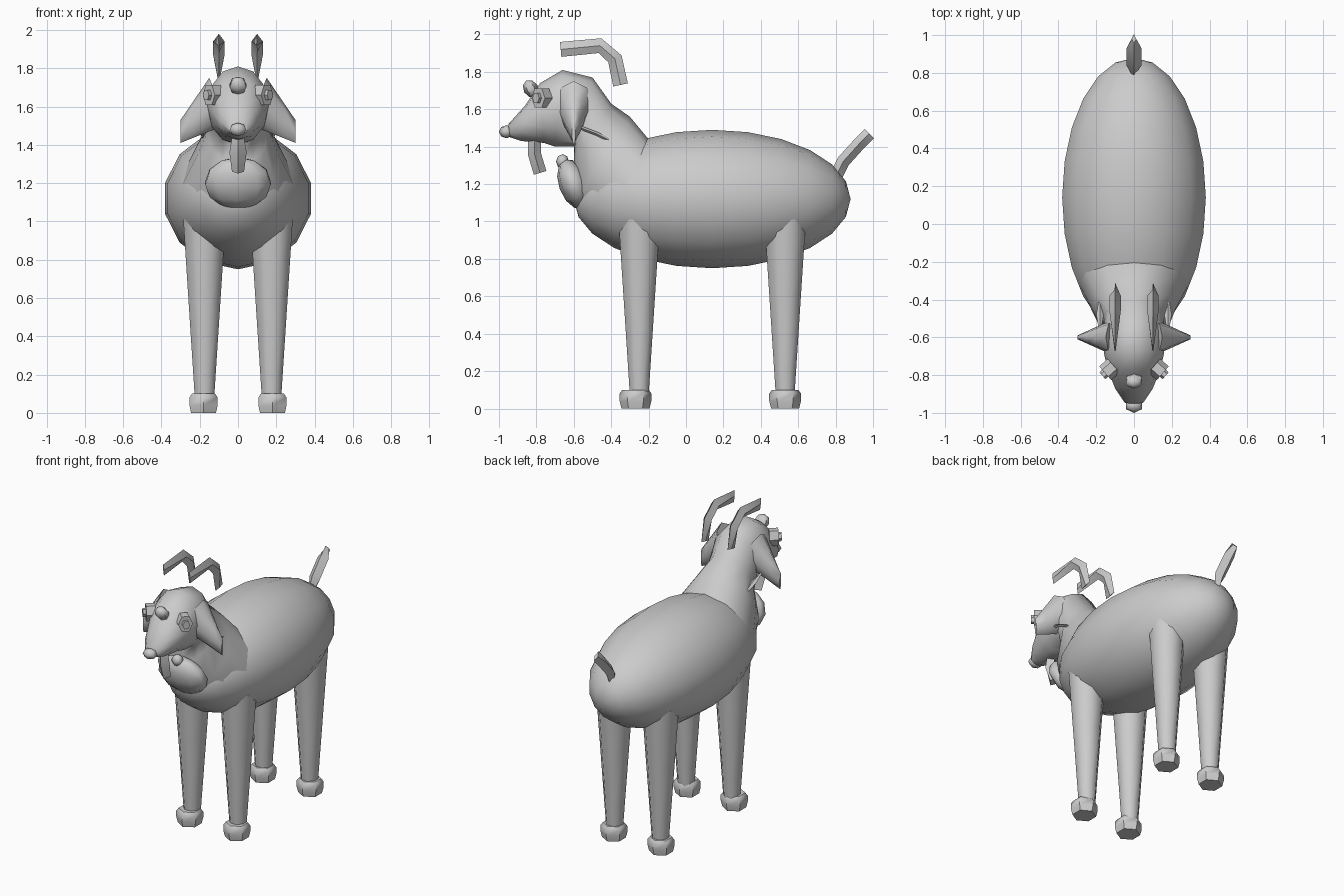
import bpy, bmesh
from math import sin, cos, pi, radians
from mathutils import Vector, Matrix, Euler

if "Cube" in bpy.data.objects:
    bpy.data.objects.remove(bpy.data.objects["Cube"])

grey = bpy.data.materials.new("plain grey")
grey.use_nodes = True
colour = [0.6] * 3 + [1]
grey.diffuse_color = colour
grey.node_tree.nodes["Principled BSDF"].inputs["Base Color"].default_value = colour


def finish(name, bm, sharp_angle):
    """Turn the bmesh into a grey, smooth shaded object."""
    bmesh.ops.recalc_face_normals(bm, faces=bm.faces)
    mesh = bpy.data.meshes.new(name)
    bm.to_mesh(mesh)
    bm.free()
    mesh.materials.append(grey)
    part = bpy.data.objects.new(name, mesh)
    bpy.context.collection.objects.link(part)
    bpy.ops.object.select_all(action="DESELECT")
    part.select_set(True)
    bpy.context.view_layer.objects.active = part
    bpy.ops.object.shade_smooth_by_angle(angle=radians(sharp_angle))


def ball(name, centre, radii, segments, rings, tilt=0, sharp_angle=60):
    """Ellipsoid tipped forward about the x axis."""
    bm = bmesh.new()
    place = Matrix.LocRotScale(Vector(centre), Euler((radians(tilt), 0, 0)), Vector(radii))
    bmesh.ops.create_uvsphere(bm, u_segments=segments, v_segments=rings,
                              radius=1, matrix=place)
    finish(name, bm, sharp_angle)


def loft(name, rings, sides, sharp_angle=60, turn=0):
    """Skin elliptical rings given as (centre, half axis, half axis)."""
    bm = bmesh.new()
    angles = [2 * pi * (step + turn) / sides for step in range(sides)]
    loops = [[bm.verts.new(Vector(centre) + Vector(across) * cos(angle)
                           + Vector(along) * sin(angle)) for angle in angles]
             for centre, across, along in rings]
    for lower, upper in zip(loops, loops[1:]):
        for this in range(sides):
            after = (this + 1) % sides
            bm.faces.new((lower[this], lower[after], upper[after], upper[this]))
    bm.faces.new(loops[0])
    bm.faces.new(loops[-1])
    finish(name, bm, sharp_angle)


def blade(name, x, path, half_width, half_depth, pinch):
    """Strip following (y, z) points, wide in the middle, pinched at both ends."""
    points = [Vector((x, y, z)) for y, z in path]
    last = len(points) - 1
    rings = []
    for index, point in enumerate(points):
        tangent = points[min(index + 1, last)] - points[max(index - 1, 0)]
        normal = Vector((0, -tangent.z, tangent.y)).normalized()
        width = half_width * (pinch if index in (0, last) else 1)
        rings.append((point, (width, 0, 0), normal * half_depth))
    loft(name, rings, 4, sharp_angle=40)


# Torso
ball("torso", (0, .14, 1.12), (.39, .37, .74), segments=14, rings=12, tilt=90)

# Neck and head: upper (y, z), lower (y, z), half width
sections = [
    ((-.2, 1.44), (-.4, .9), .3),
    ((-.3, 1.56), (-.6, 1.1), .22),
    ((-.4, 1.63), (-.6, 1.3), .16),
    ((-.5, 1.77), (-.6, 1.4), .16),
    ((-.66, 1.81), (-.7, 1.4), .16),
    ((-.78, 1.74), (-.76, 1.42), .14),
    ((-.86, 1.62), (-.88, 1.43), .1),
    ((-.95, 1.52), (-.94, 1.45), .05),
]
head_rings = []
for upper, lower, half_width in sections:
    top, bottom = Vector((0, *upper)), Vector((0, *lower))
    head_rings.append(((top + bottom) / 2, (half_width, 0, 0), (top - bottom) / 2))
loft("neck_and_head", head_rings, sides=12)

# Small face parts and the bell hanging at the chest
ball("nose", (0, -.96, 1.48), (.05, .04, .035), segments=6, rings=4)
ball("forehead_tuft", (0, -.83, 1.71), (.05, .04, .05), segments=6, rings=4, tilt=30)
ball("bell", (0, -.6, 1.2), (.18, .08, .14), segments=10, rings=6, tilt=20)
ball("bell_hanger", (0, -.66, 1.32), (.04, .035, .04), segments=6, rings=4)
blade("goatee", 0, [(-.81, 1.44), (-.81, 1.36), (-.78, 1.26)],
      half_width=.045, half_depth=.035, pinch=.7)

# Tail
blade("tail", 0, [(.8, 1.24), (.84, 1.32), (.93, 1.42), (.98, 1.47)],
      half_width=.04, half_depth=.035, pinch=.3)

for side, sign in (("left", 1), ("right", -1)):
    # Floating bent horn
    blade(side + "_horn", sign * .1, [(-.67, 1.92), (-.46, 1.94), (-.38, 1.87), (-.35, 1.73)],
          half_width=.03, half_depth=.04, pinch=.1)

    # Drooping ear, thinning towards the tip
    ear_rings = []
    for reach in (0, .4, .7, 1):
        centre = Vector((sign * (.1 + .2 * reach), -.6, 1.63 - .16 * reach))
        slope = Vector((sign * .05 * (1 - reach), 0, .12 - .06 * reach))
        ear_rings.append((centre, (0, .1 - .09 * reach, 0), slope))
    loft(side + "_ear", ear_rings, sides=8)

    # Eye disc with a raised pupil
    outward = Vector((sign * .75, -.66, 0))
    sideways = Vector((sign * .66, .75, 0))
    socket = Vector((sign * .13, -.77, 1.66))
    for part, size, front in (("eye", .06, .03), ("pupil", .03, .05)):
        face = (sideways * size * .8, (0, 0, size))
        loft(f"{side}_{part}", [(socket - outward * .03, *face), (socket + outward * front, *face)],
             sides=6, sharp_angle=40)

    # Collar strap end lying along the neck
    blade(side + "_strap", sign * .18, [(-.56, 1.5), (-.48, 1.47), (-.4, 1.43)],
          half_width=.02, half_depth=.01, pinch=.3)

    # Tapered legs and bulging hooves
    for end, leg_y, hoof_y in (("front", -.25, -.27), ("hind", .53, .53)):
        leg_rings = []
        for height in (0, .2, .6, .8, 1):
            half = .05 + .07 * height
            leg_rings.append(((sign * .175, leg_y, height + .01), (half, 0, 0), (0, half, 0)))
        loft(f"{end}_{side}_leg", leg_rings, sides=8, turn=.5)
        hoof_rings = []
        for height, half in ((0, .075), (.04, .085), (.08, .085), (.1, .07)):
            hoof_rings.append(((sign * .18, hoof_y, height), (half, 0, 0), (0, half, 0)))
        loft(f"{end}_{side}_hoof", hoof_rings, sides=6, sharp_angle=50, turn=.5)
